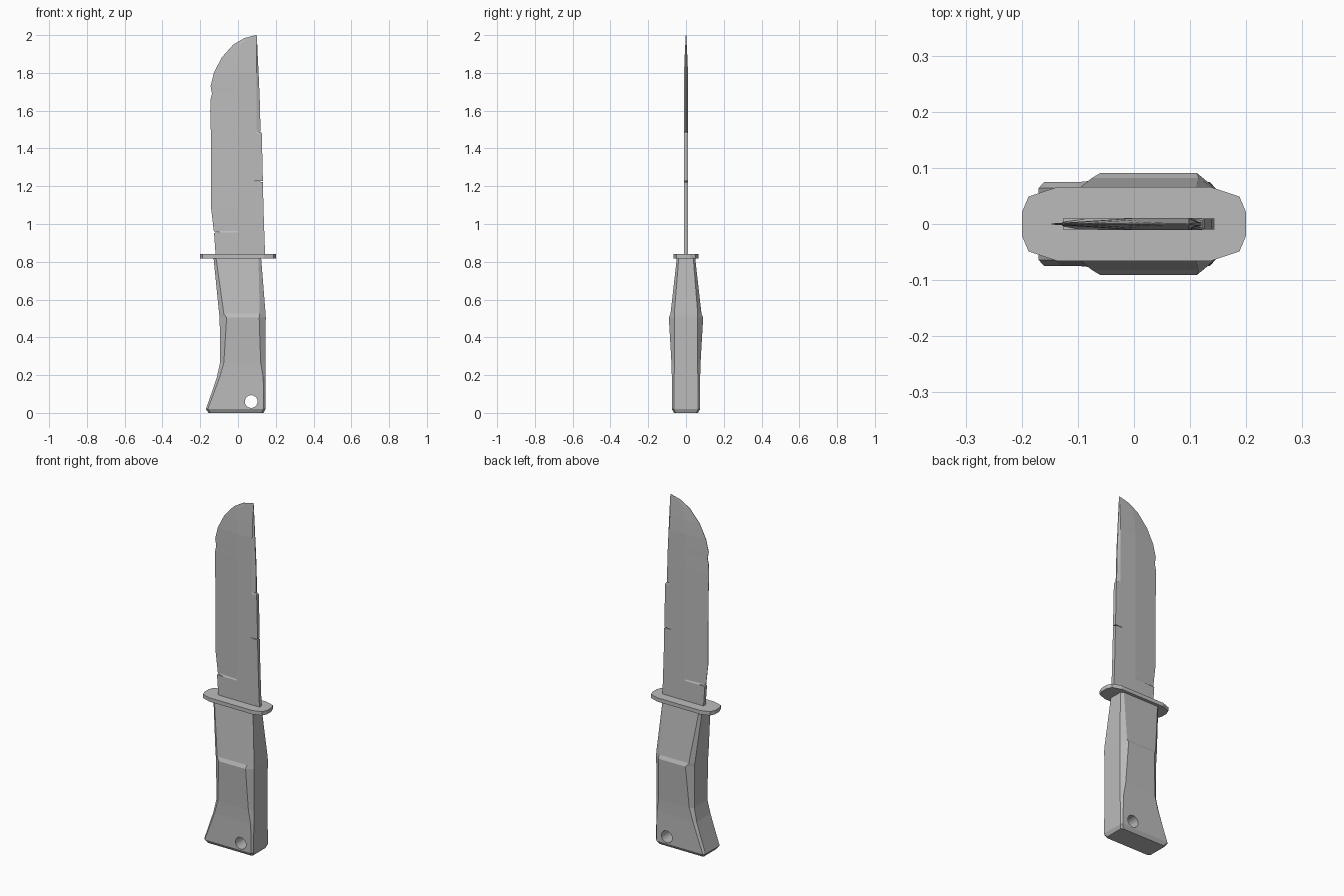
import bpy, bmesh, math
from mathutils import Vector

cube = bpy.data.objects.get("Cube")
if cube:
    bpy.data.objects.remove(cube, do_unlink=True)

grey = bpy.data.materials.new("worn grey")
grey.use_nodes = True
grey.diffuse_color = (0.5, 0.5, 0.5, 1)
grey.node_tree.nodes["Principled BSDF"].inputs["Base Color"].default_value = (0.5, 0.5, 0.5, 1)


def loft(name, rings):
    """Skin closed rings of equal point count and cap both ends."""
    bm = bmesh.new()
    rows = [[bm.verts.new(p) for p in ring] for ring in rings]
    n = len(rows[0])
    for low, high in zip(rows, rows[1:]):
        for i in range(n):
            j = (i + 1) % n
            bm.faces.new((low[i], low[j], high[j], high[i]))
    bm.faces.new(rows[0][::-1])
    bm.faces.new(rows[-1])
    bmesh.ops.recalc_face_normals(bm, faces=bm.faces)
    mesh = bpy.data.meshes.new(name)
    bm.to_mesh(mesh)
    bm.free()
    obj = bpy.data.objects.new(name, mesh)
    obj.data.materials.append(grey)
    bpy.context.collection.objects.link(obj)
    return obj


def prism(name, outline, depth):
    """Extrude an x-z outline through the model along y."""
    return loft(name, [[(x, y, z) for x, z in outline] for y in (-depth, depth)])


def cut(target, cutter):
    mod = target.modifiers.new("cut", 'BOOLEAN')
    mod.operation = 'DIFFERENCE'
    mod.solver = 'EXACT'
    mod.object = cutter
    bpy.context.view_layer.objects.active = target
    bpy.ops.object.modifier_apply(modifier=mod.name)
    bpy.data.objects.remove(cutter, do_unlink=True)


def mirrored(half, z):
    """Ring from (x, y) points on the front side, mirrored to the back."""
    return [(x, -y, z) for x, y in half] + [(x, y, z) for x, y in reversed(half)]


# Handle: z, heel x, inner heel x, inner back x, back x, corner y, panel y
handle_sections = [
    (0.0, -0.155, -0.145, 0.125, 0.135, 0.055, 0.063),
    (0.02, -0.17, -0.16, 0.135, 0.145, 0.064, 0.075),
    (0.10, -0.142, -0.13, 0.135, 0.145, 0.064, 0.075),
    (0.19, -0.112, -0.097, 0.133, 0.145, 0.063, 0.075),
    (0.265, -0.095, -0.075, 0.12, 0.145, 0.06, 0.077),
    (0.505, -0.097, -0.06, 0.112, 0.147, 0.062, 0.091),
    (0.525, -0.10, -0.075, 0.115, 0.146, 0.062, 0.082),
    (0.825, -0.13, -0.117, 0.108, 0.122, 0.038, 0.048),
]
handle = loft("handle", [
    mirrored([(a, yc), (b, yp), (c, yp), (d, yc)], z)
    for z, a, b, c, d, yc, yp in handle_sections])

# Lanyard hole through the butt
hole = prism("hole_cutter", [
    (0.07 + 0.034 * math.cos(math.tau * i / 16), 0.06 + 0.034 * math.sin(math.tau * i / 16))
    for i in range(16)], 0.2)
cut(handle, hole)

# Guard plate
half_guard = [(-0.2, 0.02), (-0.188, 0.049), (-0.137, 0.066),
              (0.137, 0.066), (0.188, 0.049), (0.2, 0.02)]
loft("guard", [mirrored(half_guard, z) for z in (0.818, 0.84)])

# Blade: z, edge x, edge half thickness, spine x, spine half thickness
blade_sections = [
    (0.83, -0.118, 0.010, 0.144, 0.010),
    (0.954, -0.127, 0.010, 0.139, 0.010),
    (0.962, -0.128, 0.001, 0.139, 0.010),
    (1.08, -0.142, 0.001, 0.135, 0.010),
    (1.48, -0.143, 0.001, 0.126, 0.010),
    (1.49, -0.144, 0.001, 0.119, 0.004),
    (1.60, -0.147, 0.001, 0.117, 0.003),
    (1.66, -0.145, 0.001, 0.115, 0.003),
    (1.69, -0.138, 0.001, 0.114, 0.003),
    (1.73, -0.145, 0.001, 0.112, 0.003),
    (1.80, -0.128, 0.001, 0.109, 0.002),
    (1.88, -0.087, 0.001, 0.105, 0.002),
    (1.95, -0.025, 0.001, 0.102, 0.001),
    (1.985, 0.035, 0.001, 0.100, 0.001),
    (2.0, 0.096, 0.001, 0.099, 0.001),
]
rings = []
for z, edge, te, spine, ts in blade_sections:
    ridge = max(0.0, edge + 0.3 * (spine - edge))
    back = min(0.098, spine - 0.001)
    thick = 0.0105 * min(1, 0.12 + (2.0 - z) / 0.2)
    rings.append(mirrored([(edge, te), (ridge, max(thick, te)),
                           (back, max(thick, ts)), (spine, ts)], z))
blade = loft("blade", rings)

# Nicks: a crack in the spine, a slot by the guard, a chip below the tip
nicks = [
    [(0.08, 1.226), (0.2, 1.219), (0.2, 1.231)],
    [(-0.085, 0.955), (-0.2, 0.968), (-0.2, 0.951)],
    [(0.10, 1.49), (0.2, 1.474), (0.2, 1.492)],
]
for outline in nicks:
    cut(blade, prism("nick_cutter", outline, 0.1))
